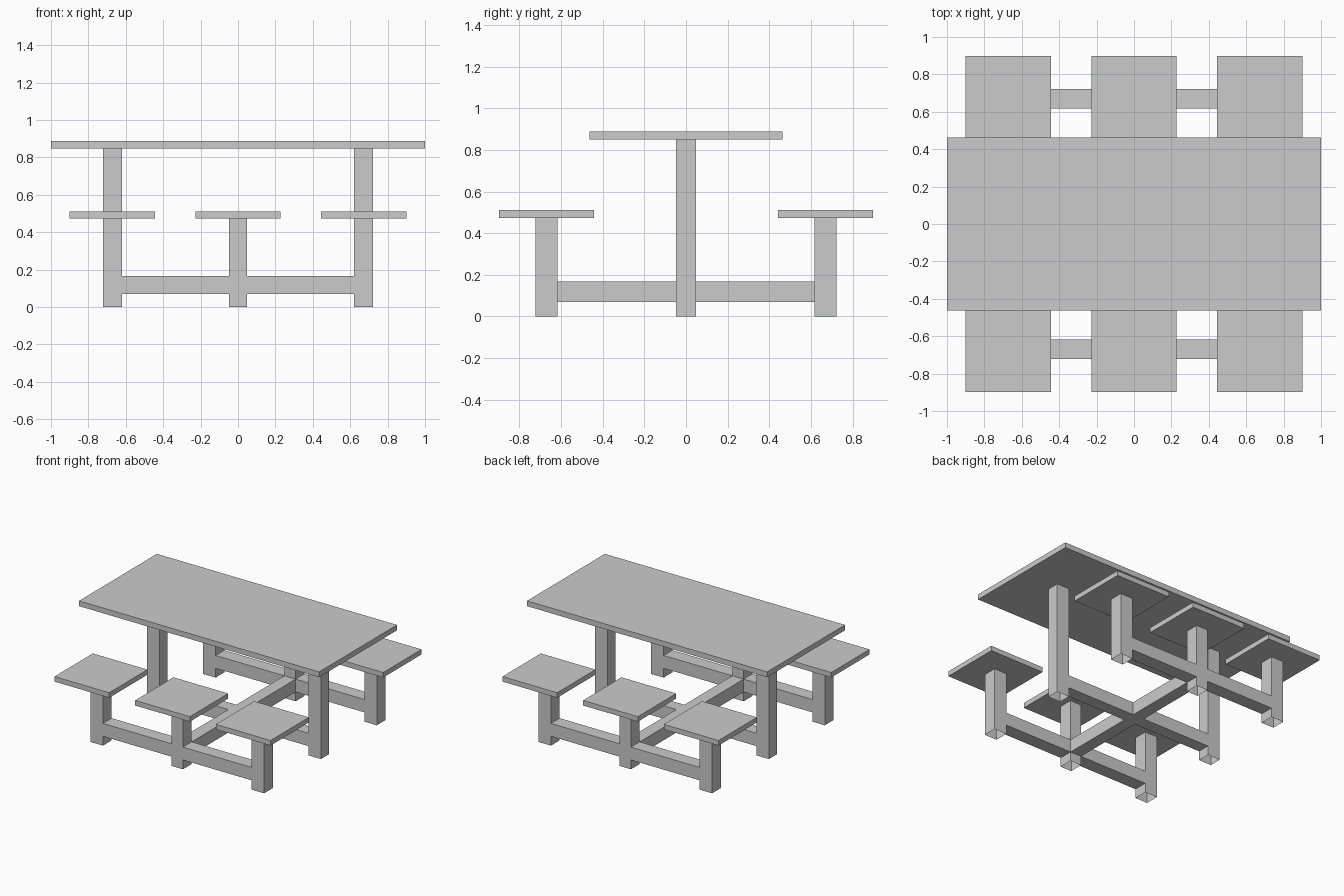
import bpy, bmesh

if "Cube" in bpy.data.objects:
    bpy.data.objects.remove(bpy.data.objects["Cube"])


def box(name, x, y, z, open_axis=None, open_sides=(-1, 1)):
    """Box from (min, max) ranges; optionally leave its ends along one axis open."""
    bm = bmesh.new()
    bmesh.ops.create_cube(bm, size=1)
    if open_axis is not None:
        ends = [f for f in bm.faces
                if any(f.normal[open_axis] * s > 0.9 for s in open_sides)]
        bmesh.ops.delete(bm, geom=ends, context='FACES_ONLY')
    for v in bm.verts:
        v.co = [(r[0] + r[1]) / 2 + c * (r[1] - r[0]) for r, c in zip((x, y, z), v.co)]
    mesh = bpy.data.meshes.new(name)
    bm.to_mesh(mesh)
    bm.free()
    obj = bpy.data.objects.new(name, mesh)
    bpy.context.collection.objects.link(obj)
    return obj


def span(centre, half):
    return (centre - half, centre + half)


LEG_X, SEAT_Y = 0.671, 0.67    # leg centres
HALF, SLIM = 0.052, 0.047      # half thicknesses of outer and central members
SEAT_Z, TOP_Z = 0.474, 0.849   # undersides of seats and table top
RAIL_Z = (0.07, 0.167)

# Table top
box("table_top", (-1, 1), span(0, 0.463), (TOP_Z, 0.889))

# Table legs are hollow posts, open at the floor
for sx in (-1, 1):
    box("table_leg", span(sx * LEG_X, HALF), span(0, SLIM), (0, TOP_Z), 2)

# Central rail between the table legs
inner = LEG_X - HALF
box("centre_rail", (-inner, inner), span(0, SLIM), RAIL_Z, 0)

for sy in (-1, 1):
    y = sy * SEAT_Y
    # Three seats on posts along each long side
    for i in (-1, 0, 1):
        half_x = HALF if i else SLIM
        box("seat", span(i * 0.672, 0.228), span(y, 0.228), (SEAT_Z, 0.512))
        box("seat_leg", span(i * LEG_X, half_x), span(y, HALF), (0, SEAT_Z), 2)
    # Rails joining the seat posts
    for sx in (-1, 1):
        ends = sorted((sx * SLIM, sx * inner))
        box("seat_rail", ends, span(y, HALF), RAIL_Z, 0)
    # Cross rail from the centre rail to the middle seat post
    ends = sorted((sy * SLIM, sy * (SEAT_Y - HALF)))
    box("cross_rail", span(0, SLIM), ends, RAIL_Z, 1)
